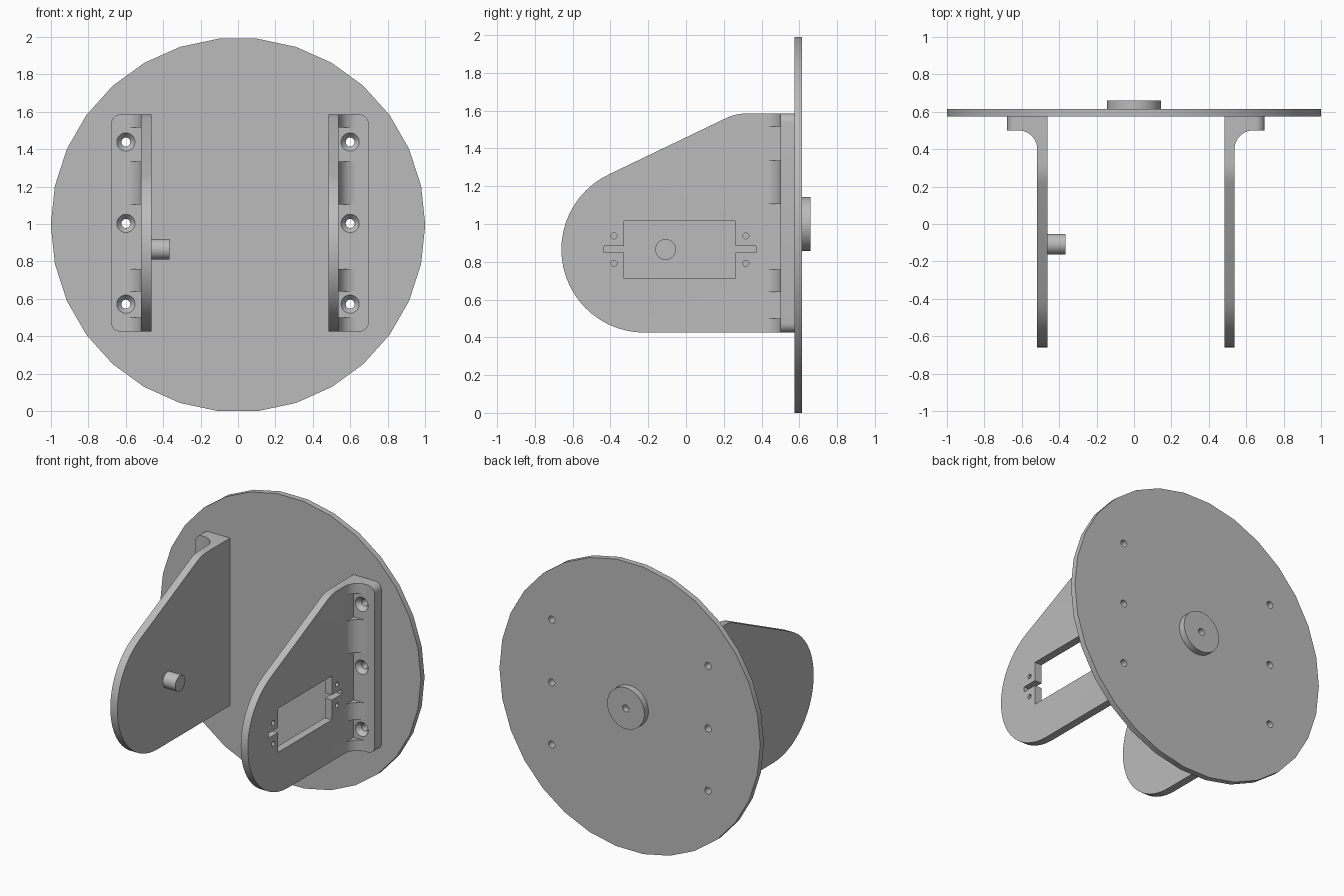
import bpy, bmesh, math

cube = bpy.data.objects.get("Cube")
if cube:
    bpy.data.objects.remove(cube, do_unlink=True)

grey = bpy.data.materials.new("plain grey")
grey.use_nodes = True
colour = (0.5, 0.5, 0.5, 1)
grey.diffuse_color = colour
grey.node_tree.nodes["Principled BSDF"].inputs["Base Color"].default_value = colour


def arc(cx, cy, r, start, end, steps):
    angles = [math.radians(start + (end - start) * i / steps) for i in range(steps + 1)]
    return [(cx + r * math.cos(a), cy + r * math.sin(a)) for a in angles]


def circle(cx, cy, r, sides=30):
    return arc(cx, cy, r, 0, 360, sides)[:-1]


def rect(u0, u1, v0, v1):
    return [(u0, v0), (u1, v0), (u1, v1), (u0, v1)]


def prism(name, axis, lower, upper, a, b):
    """Solid between two matching outlines placed at a and b on an axis."""
    place = {"x": lambda u, v, w: (w, u, v),
             "y": lambda u, v, w: (u, w, v),
             "z": lambda u, v, w: (u, v, w)}[axis]
    bm = bmesh.new()
    low = [bm.verts.new(place(u, v, a)) for u, v in lower]
    top = [bm.verts.new(place(u, v, b)) for u, v in upper]
    bm.faces.new(low)
    bm.faces.new(top)
    for i in range(len(low)):
        j = (i + 1) % len(low)
        bm.faces.new((low[i], low[j], top[j], top[i]))
    bmesh.ops.recalc_face_normals(bm, faces=bm.faces[:])
    mesh = bpy.data.meshes.new(name)
    bm.to_mesh(mesh)
    bm.free()
    mesh.materials.append(grey)
    obj = bpy.data.objects.new(name, mesh)
    bpy.context.collection.objects.link(obj)
    return obj


def solid(name, axis, outline, a, b):
    return prism(name, axis, outline, outline, a, b)


def activate(obj):
    bpy.ops.object.select_all(action="DESELECT")
    obj.select_set(True)
    bpy.context.view_layer.objects.active = obj


def combine(obj, tool, operation="DIFFERENCE"):
    mod = obj.modifiers.new("shape", "BOOLEAN")
    mod.operation = operation
    mod.solver = "EXACT"
    mod.object = tool
    activate(obj)
    bpy.ops.object.modifier_apply(modifier=mod.name)
    bpy.data.objects.remove(tool, do_unlink=True)


def finish(obj):
    activate(obj)
    bpy.ops.object.shade_smooth_by_angle(angle=math.radians(25))


MID = 0.995            # height of the disc centre
BACK, FLANGE = 0.575, 0.5
LOW, HIGH = 0.425, 1.585
SCREW_X, SCREW_Z = 0.599, (0.572, 1.003, 1.438)

# Round mounting disc with six screw holes
disc = solid("mounting_disc", "y", circle(0, MID, 1), BACK, 0.615)
for x in (-SCREW_X, SCREW_X):
    for z in SCREW_Z:
        combine(disc, solid("cutter", "y", circle(x, z, 0.024, 20), 0.5, 0.7))
finish(disc)

# Rear hub with a blind centre hole
hub = solid("rear_hub", "y", circle(0, MID + 0.005, 0.143), 0.614, 0.66)
combine(hub, solid("cutter", "y", circle(0, MID + 0.005, 0.024, 20), 0.617, 0.7))
finish(hub)


def bracket(name, side):
    def flip(points):
        return [(0.01 + side * u, v) for u, v in points]

    inner, outer, edge, r = 0.473, 0.527, 0.688, 0.1
    # Angle section with an inside fillet, drawn from above
    section = [(inner, -0.8), (outer, -0.8)]
    section += arc(outer + r, FLANGE - r, r, 180, 90, 10)
    section += [(edge, FLANGE), (edge, BACK), (inner, BACK)]
    body = solid(name, "z", flip(section), 0.3, 1.7)

    # Side silhouette: round nose, sloped top and softened shoulder
    outline = [(0.8, LOW)] + arc(-0.22, 0.865, 0.44, 270, 115.5, 24)
    outline += arc(0.32, HIGH - 0.25, 0.25, 115.5, 90, 4) + [(0.8, HIGH)]
    combine(body, solid("cutter", "x", outline, -1, 1), "INTERSECT")

    # Rounded outer corners of the flange
    corner = 0.05
    clip = [(0.3, LOW - 0.01)]
    clip += arc(edge - corner, LOW + corner, corner, 270, 360, 6)
    clip += arc(edge - corner, HIGH - corner, corner, 0, 90, 6)
    clip += [(0.3, HIGH + 0.01)]
    combine(body, solid("cutter", "y", flip(clip), -1, 1), "INTERSECT")

    # Pockets that leave short fillet ribs between the screws
    for z0, z1 in ((0.5, 0.64), (0.76, 1.105), (1.335, 1.515)):
        pocket = flip(rect(outer + 0.0005, 0.9, 0.3, FLANGE - 0.0005))
        combine(body, solid("cutter", "z", pocket, z0, z1))

    # Countersunk screw holes
    for z in SCREW_Z:
        x = side * SCREW_X
        combine(body, solid("cutter", "y", circle(x, z, 0.024, 20), 0.4, 0.7))
        combine(body, prism("cutter", "y", circle(x, z, 0.052, 20),
                            circle(x, z, 0.022, 20), FLANGE - 0.004, FLANGE + 0.032))
    return body


# Right bracket with the pivot pin
right = bracket("right_bracket", -1)
finish(right)
pin = solid("pivot_pin", "x", circle(-0.108, 0.865, 0.055), -0.47, -0.367)
finish(pin)

# Left bracket with the motor window, wire slots and four small holes
left = bracket("left_bracket", 1)
window = [(-0.328, 0.712), (0.262, 0.712), (0.262, 0.849), (0.37, 0.849),
          (0.37, 0.884), (0.262, 0.884), (0.262, 1.016), (-0.328, 1.016),
          (-0.328, 0.884), (-0.434, 0.884), (-0.434, 0.849), (-0.328, 0.849)]
combine(left, solid("cutter", "x", window, 0.3, 0.65))
for y in (-0.381, 0.317):
    for z in (0.792, 0.937):
        combine(left, solid("cutter", "x", circle(y, z, 0.016, 16), 0.3, 0.65))
finish(left)
